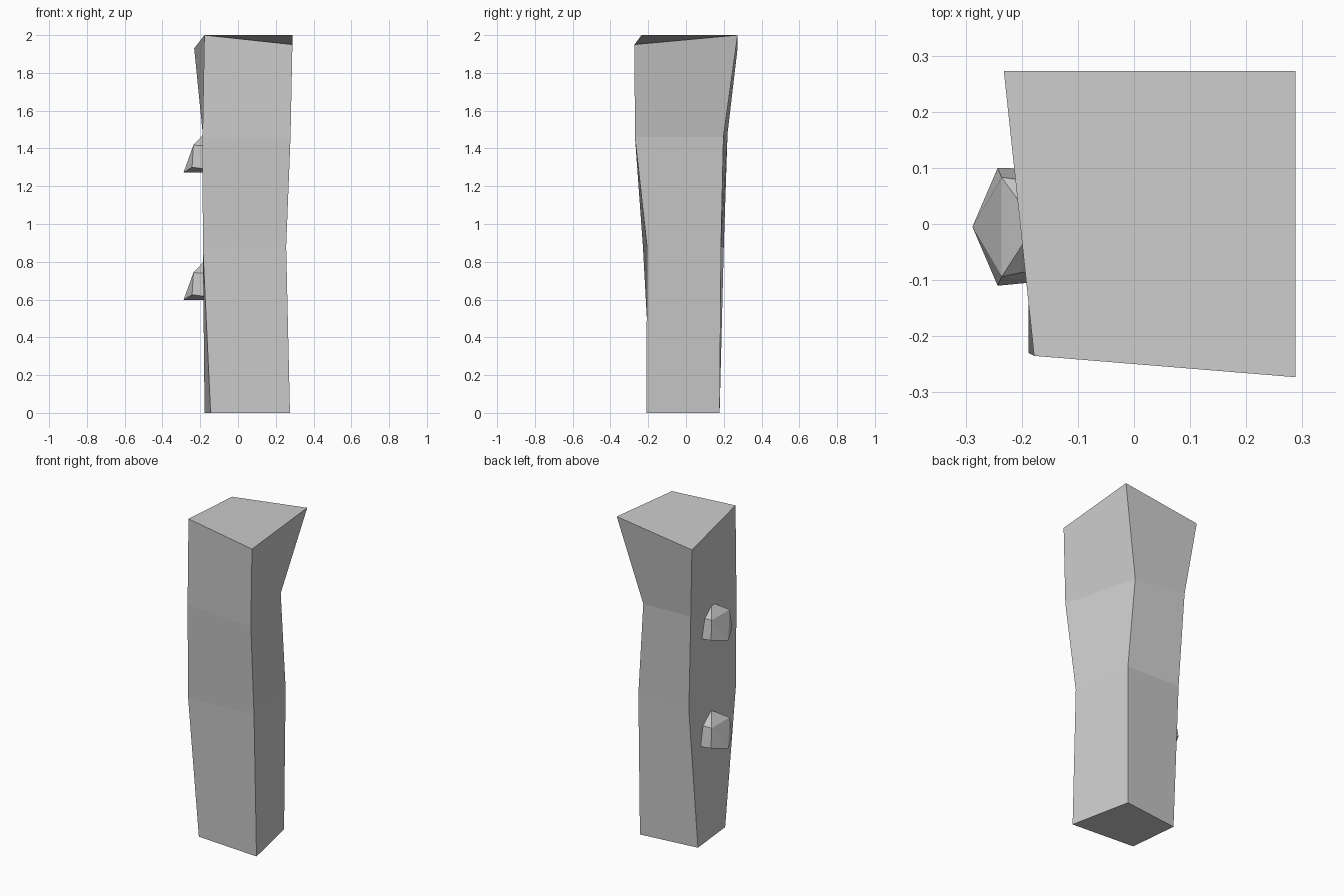
import bpy, bmesh

if "Cube" in bpy.data.objects:
    bpy.data.objects.remove(bpy.data.objects["Cube"])

# Each ring: front-left, front-right, back-right, back-left
RINGS = [
    [(-.145, -.18, 0), (.275, -.21, 0), (.194, .178, 0), (-.177, .135, 0)],
    [(-.186, -.228, .88), (.255, -.206, .88), (.20, .185, .88), (-.16, .20, .88)],
    [(-.188, -.23, 1.46), (.278, -.27, 1.46), (.157, .198, 1.46), (-.187, .22, 1.48)],
    [(-.178, -.235, 2), (.288, -.273, 1.95), (.288, .273, 2), (-.232, .273, 1.93)],
]


def finish(bm, name):
    bmesh.ops.recalc_face_normals(bm, faces=bm.faces)
    mesh = bpy.data.meshes.new(name)
    bm.to_mesh(mesh)
    bm.free()
    obj = bpy.data.objects.new(name, mesh)
    bpy.context.collection.objects.link(obj)
    return obj


# Roughly hewn post, lofted through the rings and capped
bm = bmesh.new()
rings = [[bm.verts.new(p) for p in ring] for ring in RINGS]
bm.faces.new(rings[0])
bm.faces.new(rings[-1])
for low, high in zip(rings, rings[1:]):
    for i in range(4):
        j = (i + 1) % 4
        bm.faces.new((low[i], low[j], high[j], high[i]))
finish(bm, "post")


# Faceted knobs on the left side
KNOB = [(-.288, -.005, 0), (-.243, .10, .028), (-.243, -.11, .028),
        (-.17, .098, .018), (-.17, -.103, .018), (-.17, 0, 0),
        (-.236, .083, .145), (-.236, -.094, .145),
        (-.17, .075, .14), (-.17, -.08, .14), (-.175, 0, .21)]
for name, z in (("lower_knob", .598), ("upper_knob", 1.273)):
    bm = bmesh.new()
    for p in KNOB:
        bm.verts.new(p)
    bmesh.ops.convex_hull(bm, input=bm.verts)
    loose = [v for v in bm.verts if not v.link_faces]
    bmesh.ops.delete(bm, geom=loose, context='VERTS')
    finish(bm, name).location.z = z
